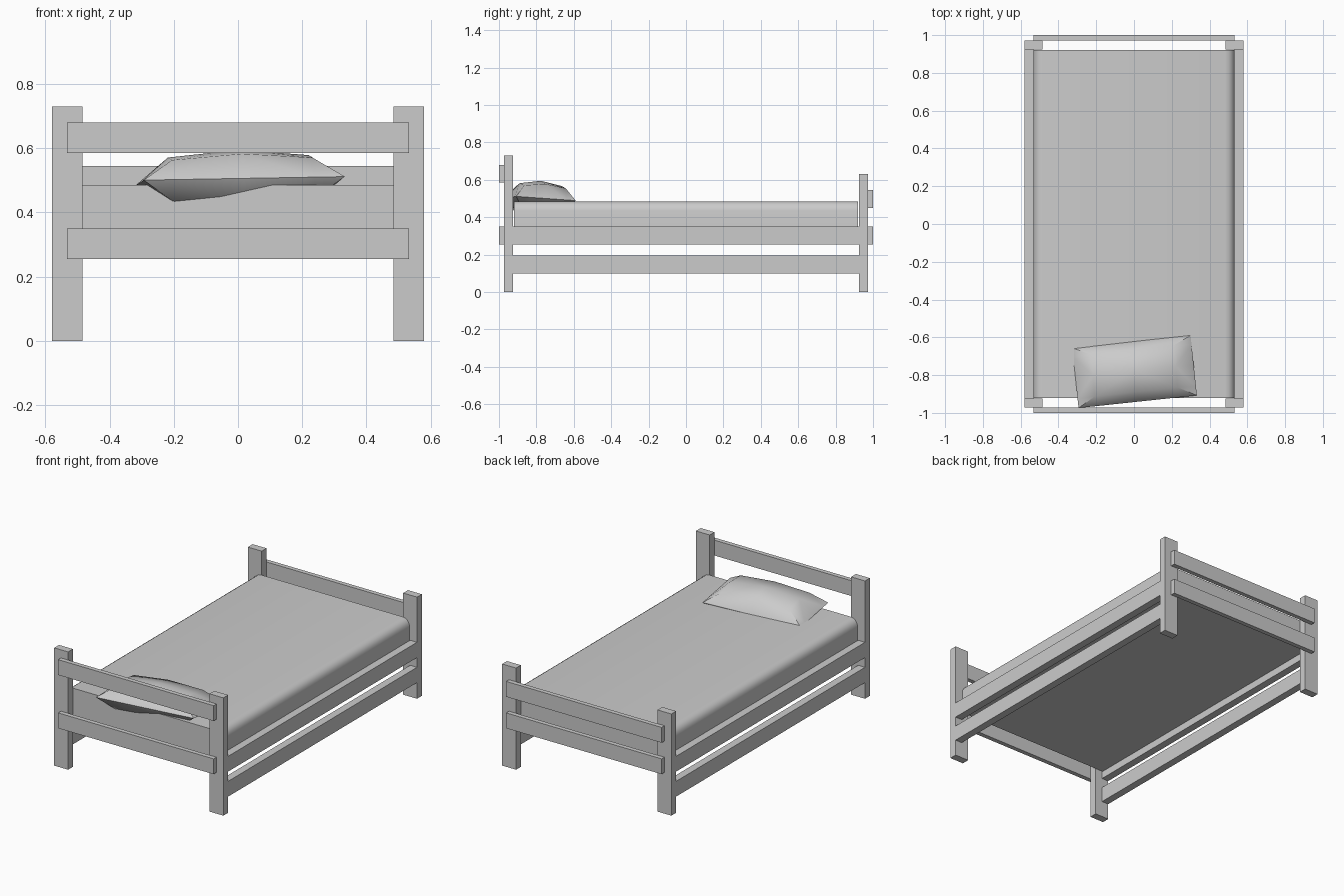
import bpy, bmesh
from math import radians
from mathutils import Matrix

cube = bpy.data.objects.get("Cube")
if cube:
    bpy.data.objects.remove(cube, do_unlink=True)

grey = bpy.data.materials.new("plain grey")
grey.use_nodes = True
grey.diffuse_color = (0.6, 0.6, 0.6, 1)
grey.node_tree.nodes["Principled BSDF"].inputs["Base Color"].default_value = (0.6, 0.6, 0.6, 1)


def add_object(name, bm, smooth_angle=None):
    bmesh.ops.recalc_face_normals(bm, faces=bm.faces)
    mesh = bpy.data.meshes.new(name)
    bm.to_mesh(mesh)
    bm.free()
    mesh.materials.append(grey)
    obj = bpy.data.objects.new(name, mesh)
    bpy.context.collection.objects.link(obj)
    if smooth_angle:
        bpy.ops.object.select_all(action="DESELECT")
        obj.select_set(True)
        bpy.context.view_layer.objects.active = obj
        bpy.ops.object.shade_smooth_by_angle(angle=radians(smooth_angle))
    return obj


def box_mesh(x, y, z):
    """Box from (low, high) ranges on each axis."""
    bm = bmesh.new()
    bmesh.ops.create_cube(bm, size=1)
    for v in bm.verts:
        v.co = [lo + (c + 0.5) * (hi - lo) for c, (lo, hi) in zip(v.co, (x, y, z))]
    return bm


def span(a, b, sign):
    return tuple(sorted((a * sign, b * sign)))


LOW_RAIL, HIGH_RAIL = (0.10, 0.195), (0.255, 0.35)

# Posts and end planks: the front (head) end is taller
for end, sy, post_top, plank_z in (("head", -1, 0.73, (0.585, 0.68)),
                                   ("foot", 1, 0.63, (0.45, 0.545))):
    for side, sx in (("left", 1), ("right", -1)):
        add_object(f"{end}_post_{side}",
                   box_mesh(span(0.485, 0.58, sx), span(0.925, 0.972, sy), (0, post_top)))
    for level, z in (("lower", HIGH_RAIL), ("upper", plank_z)):
        add_object(f"{end}_plank_{level}",
                   box_mesh((-0.533, 0.533), span(0.972, 1.0, sy), z))

# Side rails between the posts
for side, sx in (("left", 1), ("right", -1)):
    for level, z in (("lower", LOW_RAIL), ("upper", HIGH_RAIL)):
        add_object(f"side_rail_{level}_{side}",
                   box_mesh(span(0.533, 0.58, sx), (-0.925, 0.925), z))

# Mattress with rounded long top edges
bm = box_mesh((-0.533, 0.533), (-0.92, 0.92), (0.30, 0.485))
long_edges = [e for e in bm.edges
              if all(v.co.z > 0.4 for v in e.verts) and e.verts[0].co.x == e.verts[1].co.x]
bmesh.ops.bevel(bm, geom=long_edges, offset=0.05, segments=4, profile=0.5, affect="EDGES")
add_object("mattress", bm, 40)

# Pillow: two puffed halves meeting at a sharp rim
STEPS = (-1, -0.7, 0, 0.7, 1)
PUFF = (0, 0.8, 1, 0.8, 0)
bm = bmesh.new()
for half in (1, -1):
    grid = [[bm.verts.new((0.315 * u, 0.16 * v, half * 0.1 * PUFF[i] * PUFF[j]))
             for j, v in enumerate(STEPS)] for i, u in enumerate(STEPS)]
    for i in range(4):
        for j in range(4):
            a, b = grid[i][j], grid[i + 1][j]
            c, d = grid[i + 1][j + 1], grid[i][j + 1]
            # Diagonals run from the corners towards the middle
            tris = ((a, b, c), (a, c, d)) if (i < 2) == (j < 2) else ((a, b, d), (b, c, d))
            for tri in tris:
                bm.faces.new(tri)
bmesh.ops.remove_doubles(bm, verts=bm.verts, dist=0.0001)
pillow = add_object("pillow", bm, 60)
pillow.matrix_world = (Matrix.Translation((0.003, -0.782, 0.495))
                       @ Matrix.Rotation(radians(6), 4, "Z")
                       @ Matrix.Rotation(radians(-4), 4, "X")
                       @ Matrix.Rotation(radians(-1), 4, "Y"))
